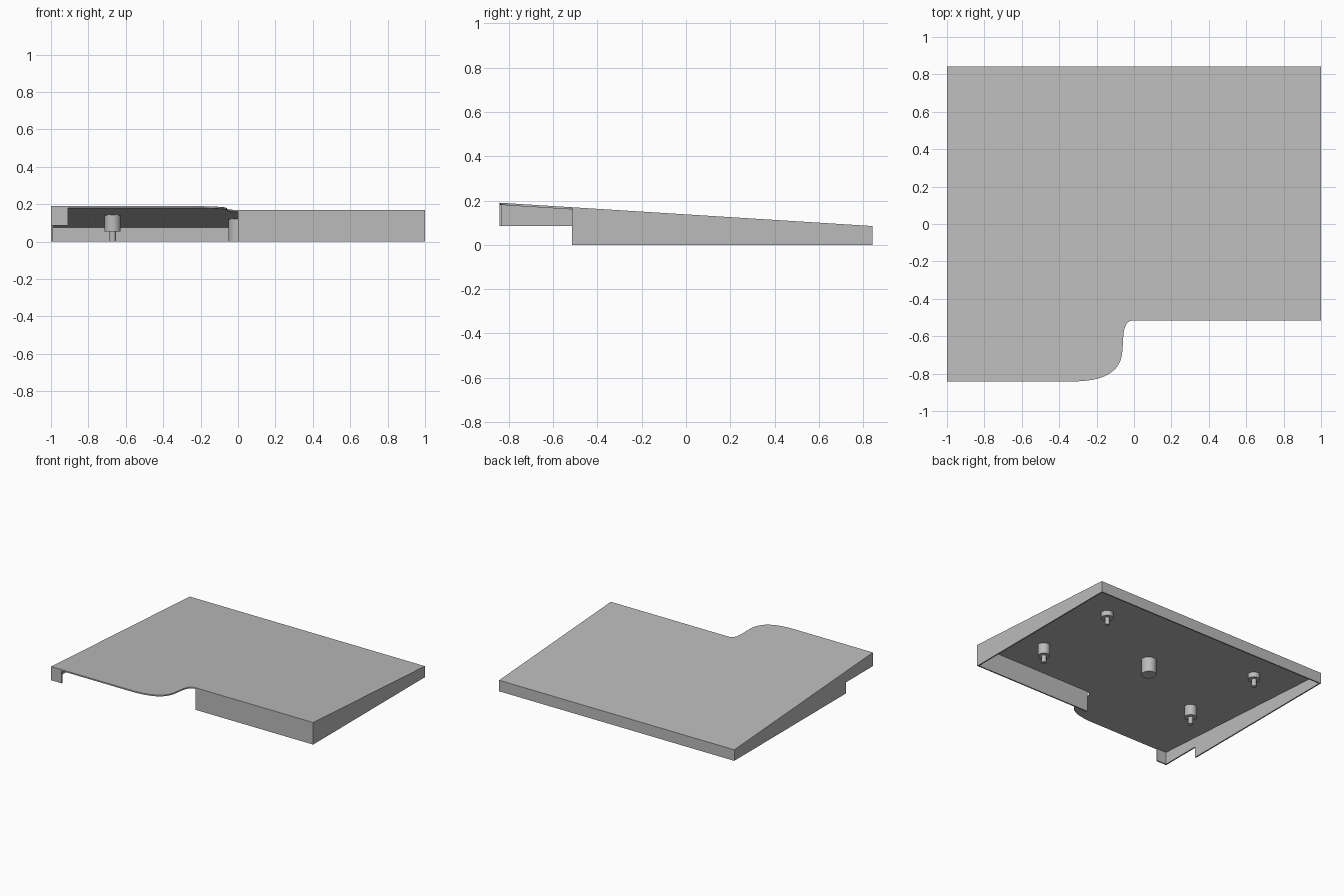
import bpy
import bmesh
from mathutils import Vector
from mathutils.geometry import interpolate_bezier

if "Cube" in bpy.data.objects:
    bpy.data.objects.remove(bpy.data.objects["Cube"])

HALF_Y = 0.842      # half depth of the cover
FRONT = -0.515      # plane of the recessed front wall
STEP_Z = 0.085      # underside of the front overhang
WALL = 0.01

grey = bpy.data.materials.new("light grey plastic")
grey.use_nodes = True
colour = (0.5, 0.5, 0.5, 1)
grey.diffuse_color = colour
grey.node_tree.nodes["Principled BSDF"].inputs["Base Color"].default_value = colour


def roof(y, drop=0.0):
    """Height of the sloping top at depth y."""
    return 0.1375 - 0.0625 * y - drop


def prism(name, outline, bottom, drop=0.0, flat_top=None):
    """Upright prism whose top follows the roof slope, or is flat."""
    bm = bmesh.new()
    base = bm.faces.new([bm.verts.new((x, y, bottom)) for x, y in outline])
    grown = bmesh.ops.extrude_face_region(bm, geom=[base])["geom"]
    for v in grown:
        if isinstance(v, bmesh.types.BMVert):
            v.co.z = roof(v.co.y, drop) if flat_top is None else flat_top
    bmesh.ops.recalc_face_normals(bm, faces=bm.faces)
    mesh = bpy.data.meshes.new(name)
    bm.to_mesh(mesh)
    bm.free()
    mesh.materials.append(grey)
    obj = bpy.data.objects.new(name, mesh)
    bpy.context.collection.objects.link(obj)
    return obj


def curve(a, b, c, d):
    pts = interpolate_bezier(*[Vector((x, y, 0)) for x, y in (a, b, c, d)], 14)
    return [(p.x, p.y) for p in pts]


# Outer outline with the S-curved edge of the overhang
s_edge = curve((0, FRONT), (-0.065, FRONT), (-0.055, -0.6), (-0.062, -0.68))
s_edge += curve((-0.062, -0.68), (-0.072, -0.81), (-0.19, -HALF_Y), (-0.34, -HALF_Y))[1:]
outline = [(-1, HALF_Y), (1, HALF_Y), (1, FRONT)] + s_edge + [(-1, -HALF_Y)]
cover = prism("cover_shell", outline, 0)

# Cavity: leaves thin walls, a short front lip and an open front
xi, yi = 1 - WALL, HALF_Y - WALL
cavity = prism("cavity_cutter", [
    (-xi, yi), (xi, yi), (xi, FRONT + WALL), (0, FRONT + WALL),
    (0, -1), (-0.91, -1), (-0.91, -yi), (-xi, -yi)], -0.2, drop=WALL)

# Step: raises the lower edge of the overhang
step = prism("step_cutter", [(-1.1, FRONT), (-0.05, FRONT), (-0.05, -1), (-1.1, -1)],
             -0.2, flat_top=STEP_Z)

bpy.context.view_layer.objects.active = cover
for cutter in (cavity, step):
    mod = cover.modifiers.new(cutter.name, "BOOLEAN")
    mod.operation = "DIFFERENCE"
    mod.solver = "EXACT"
    mod.object = cutter
    bpy.ops.object.modifier_apply(modifier=mod.name)
    bpy.data.objects.remove(cutter)


def post(name, x, y, radius, bottom, flat_top=None):
    """Round post, reaching up to the roof's underside unless given a top."""
    bpy.ops.mesh.primitive_cylinder_add(vertices=32, radius=radius, depth=1, location=(x, y, 0))
    obj = bpy.context.object
    obj.name = name
    for v in obj.data.vertices:
        if v.co.z < 0:
            v.co.z = bottom
        else:
            v.co.z = roof(y + v.co.y, WALL) if flat_top is None else flat_top
    obj.data.materials.append(grey)
    bpy.ops.object.shade_smooth_by_angle()


# Centre support and four corner standoffs with locating pins
mid_y = 0.163
post("centre_support", 0, mid_y, 0.052, 0)
for side, x in (("right", -0.67), ("left", 0.67)):
    for end, y in (("front", mid_y - 0.345), ("back", mid_y + 0.345)):
        post(f"{end}_{side}_standoff", x, y, 0.043, 0.055)
        post(f"{end}_{side}_pin", x, y, 0.017, 0, flat_top=0.055)
